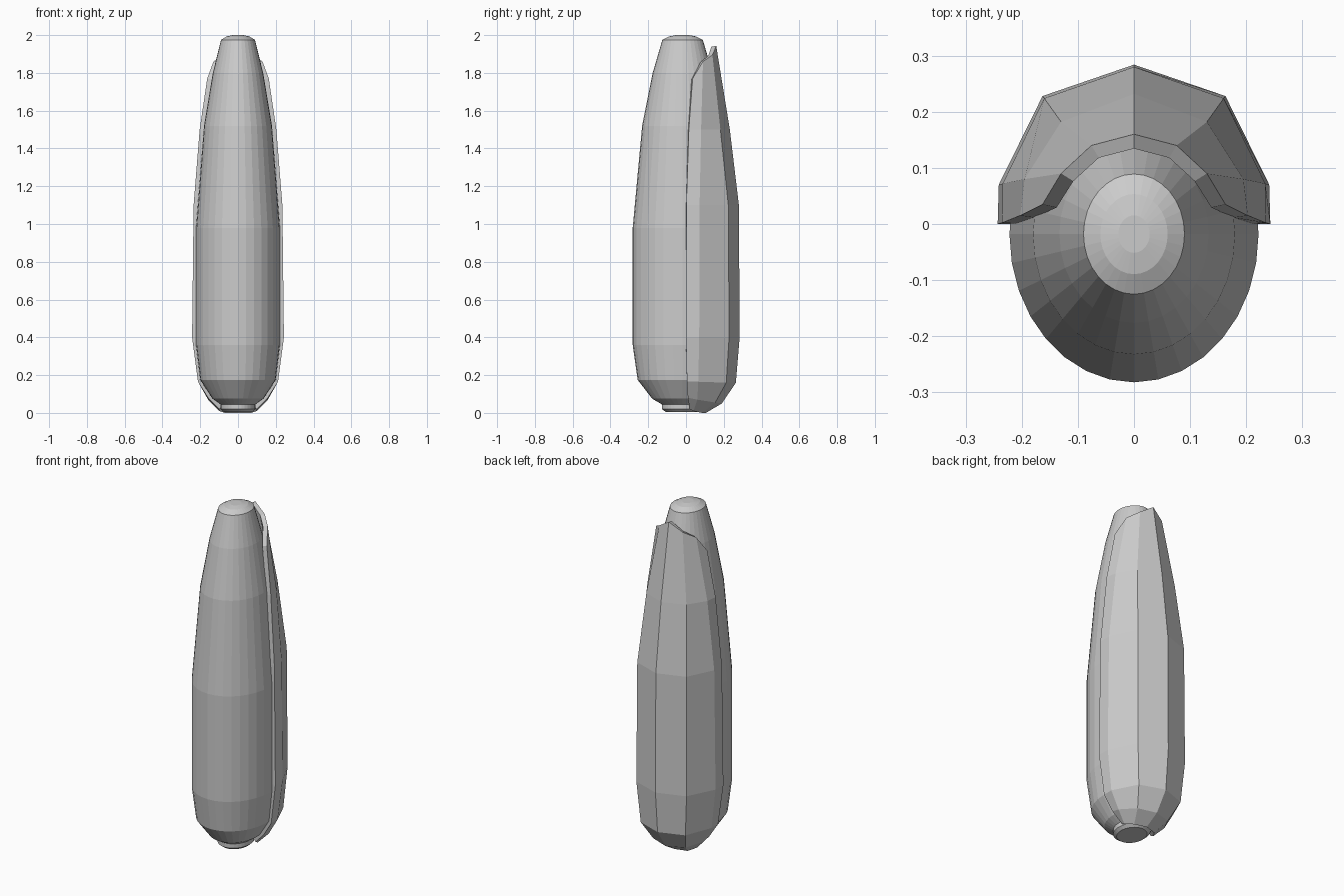
import bpy, bmesh, math

if "Cube" in bpy.data.objects:
    bpy.data.objects.remove(bpy.data.objects["Cube"])

def make_object(name, verts, faces, angle=None):
    me = bpy.data.meshes.new(name)
    me.from_pydata(verts, [], faces)
    bm = bmesh.new()
    bm.from_mesh(me)
    bmesh.ops.recalc_face_normals(bm, faces=bm.faces)
    bm.to_mesh(me)
    bm.free()
    ob = bpy.data.objects.new(name, me)
    bpy.context.collection.objects.link(ob)
    return ob

def strip_faces(rows, cols, closed):
    n = cols if closed else cols - 1
    return [(r * cols + c, r * cols + (c + 1) % cols,
             (r + 1) * cols + (c + 1) % cols, (r + 1) * cols + c)
            for r in range(rows - 1) for c in range(n)]

# Cob: oval lathe, (half width, height)
SIDES = 32
profile = [(0.075, 0.005), (0.092, 0.02), (0.092, 0.045), (0.135, 0.075), (0.2, 0.175),
           (0.222, 0.36), (0.222, 0.98), (0.18, 1.52), (0.133, 1.8),
           (0.09, 1.975), (0.06, 1.993), (0.028, 2.0)]
verts = []
for r, z in profile:
    for i in range(SIDES):
        a = 2 * math.pi * i / SIDES
        verts.append((r * math.cos(a), r * 1.19 * math.sin(a) - 0.018, z))
faces = strip_faces(len(profile), SIDES, True)
faces += [tuple(range(SIDES)), tuple(range(len(verts) - SIDES, len(verts)))]
make_object("cob", verts, faces)

# Husk: rows from base to tip, each row from open edge to centre ridge
rows = [
    [(0.10, 0.02, 0.02), (0.10, 0.04, 0.01), (0.07, 0.085, 0.0), (0, 0.105, 0.0)],
    [(0.158, 0.01, 0.08), (0.158, 0.06, 0.07), (0.105, 0.155, 0.055), (0, 0.19, 0.05)],
    [(0.212, 0.005, 0.165), (0.212, 0.065, 0.165), (0.145, 0.213, 0.16), (0, 0.264, 0.16)],
    [(0.243, 0, 0.4), (0.241, 0.07, 0.4), (0.163, 0.228, 0.4), (0, 0.284, 0.4)],
    [(0.235, 0.002, 1.1), (0.234, 0.072, 1.1), (0.16, 0.224, 1.1), (0, 0.28, 1.1)],
    [(0.203, 0.015, 1.5), (0.195, 0.08, 1.5), (0.13, 0.182, 1.5), (0, 0.232, 1.5)],
    [(0.163, 0.035, 1.77), (0.13, 0.09, 1.86), (0.076, 0.14, 1.895), (0, 0.16, 1.943)],
]
verts = []
for row in rows:
    verts += row + [(-x, y, z) for x, y, z in reversed(row[:-1])]
faces = strip_faces(len(rows), 7, False)
husk = make_object("husk", verts, faces)

# Make husk normals face outward, then thicken inward
if sum(p.normal.y * p.area for p in husk.data.polygons) < 0:
    husk.data.flip_normals()
mod = husk.modifiers.new("thickness", 'SOLIDIFY')
mod.thickness = 0.026
mod.offset = -1
